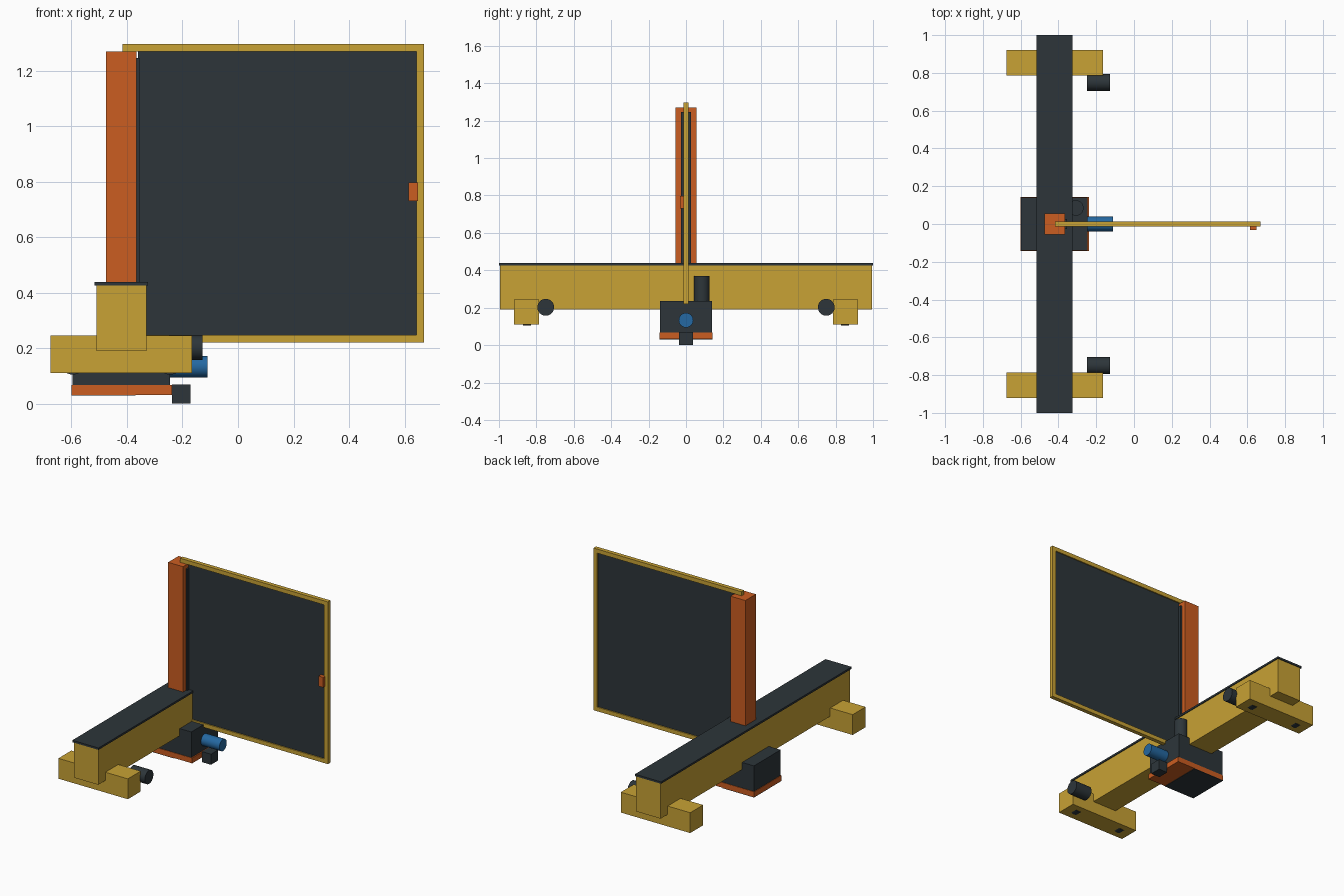
import bpy
import math

cube = bpy.data.objects.get("Cube")
if cube:
    bpy.data.objects.remove(cube, do_unlink=True)


def material(name, rgb):
    m = bpy.data.materials.new(name)
    m.use_nodes = True
    m.diffuse_color = (*rgb, 1)
    m.node_tree.nodes["Principled BSDF"].inputs["Base Color"].default_value = (*rgb, 1)
    return m


GOLD = material("golden yellow", (0.58, 0.36, 0.035))
DARK = material("dark slate", (0.026, 0.036, 0.042))
ORANGE = material("burnt orange", (0.6, 0.11, 0.015))
BLUE = material("motor blue", (0.018, 0.14, 0.36))


def box(name, mat, x, y, z):
    """Box from (min, max) pairs along each axis."""
    bpy.ops.mesh.primitive_cube_add(size=1, location=[sum(p) / 2 for p in (x, y, z)])
    o = bpy.context.object
    o.name = name
    o.scale = [p[1] - p[0] for p in (x, y, z)]
    bpy.ops.object.transform_apply(location=False, rotation=False, scale=True)
    o.data.materials.append(mat)
    return o


def cylinder(name, mat, centre, radius, length, axis="z"):
    rot = {"x": (0, math.pi / 2, 0), "y": (math.pi / 2, 0, 0), "z": (0, 0, 0)}[axis]
    bpy.ops.mesh.primitive_cylinder_add(vertices=32, radius=radius, depth=length,
                                        location=centre, rotation=rot)
    o = bpy.context.object
    o.name = name
    o.data.materials.append(mat)
    bpy.ops.object.shade_smooth_by_angle(angle=math.radians(40))
    return o


# Main beam with its cover strip
box("beam", GOLD, (-0.51, -0.33), (-0.995, 0.995), (0.19, 0.425))
box("beam_cover", DARK, (-0.517, -0.325), (-1, 1), (0.425, 0.438))

# End trucks with wheels and drive motors, mirrored front to back
for side, s in (("front", -1), ("back", 1)):
    box(side + "_truck", GOLD, (-0.675, -0.165), sorted((0.785 * s, 0.92 * s)), (0.11, 0.245))
    for i, x in enumerate((-0.595, -0.245)):
        cylinder(f"{side}_wheel_{i + 1}", DARK, (x, 0.85 * s, 0.155), 0.05, 0.045, "y")
    cylinder(side + "_drive_motor", DARK, (-0.188, 0.75 * s, 0.202), 0.045, 0.12, "x")

# Trolley slung under the beam
box("trolley_body", DARK, (-0.597, -0.245), (-0.14, 0.14), (0.067, 0.237))
box("trolley_base", ORANGE, (-0.6, -0.237), (-0.143, 0.143), (0.032, 0.067))
box("trolley_underplate", DARK, (-0.6, -0.37), (-0.143, 0.143), (0.029, 0.032))
box("trolley_sensor", DARK, (-0.237, -0.172), (-0.038, 0.038), (0, 0.07))
cylinder("trolley_motor", BLUE, (-0.178, 0, 0.133), 0.039, 0.136, "x")
cylinder("lift_motor", DARK, (-0.308, 0.085, 0.302), 0.041, 0.136)

# Mast with its guide rail
box("mast", ORANGE, (-0.475, -0.365), (-0.055, 0.055), (0.438, 1.27))
box("mast_rail", DARK, (-0.365, -0.355), (-0.026, 0.026), (0.438, 1.245))

# Large panel held in a slim frame
box("panel", DARK, (-0.36, 0.65), (-0.006, 0.006), (0.235, 1.28))
T = 0.0135
box("frame_top", GOLD, (-0.417, 0.67), (-T, T), (1.27, 1.297))
box("frame_bottom", GOLD, (-0.36, 0.67), (-T, T), (0.22, 0.247))
box("frame_side", GOLD, (0.643, 0.67), (-T, T), (0.247, 1.27))
box("panel_handle", ORANGE, (0.614, 0.648), (-0.032, -0.006), (0.73, 0.797))
